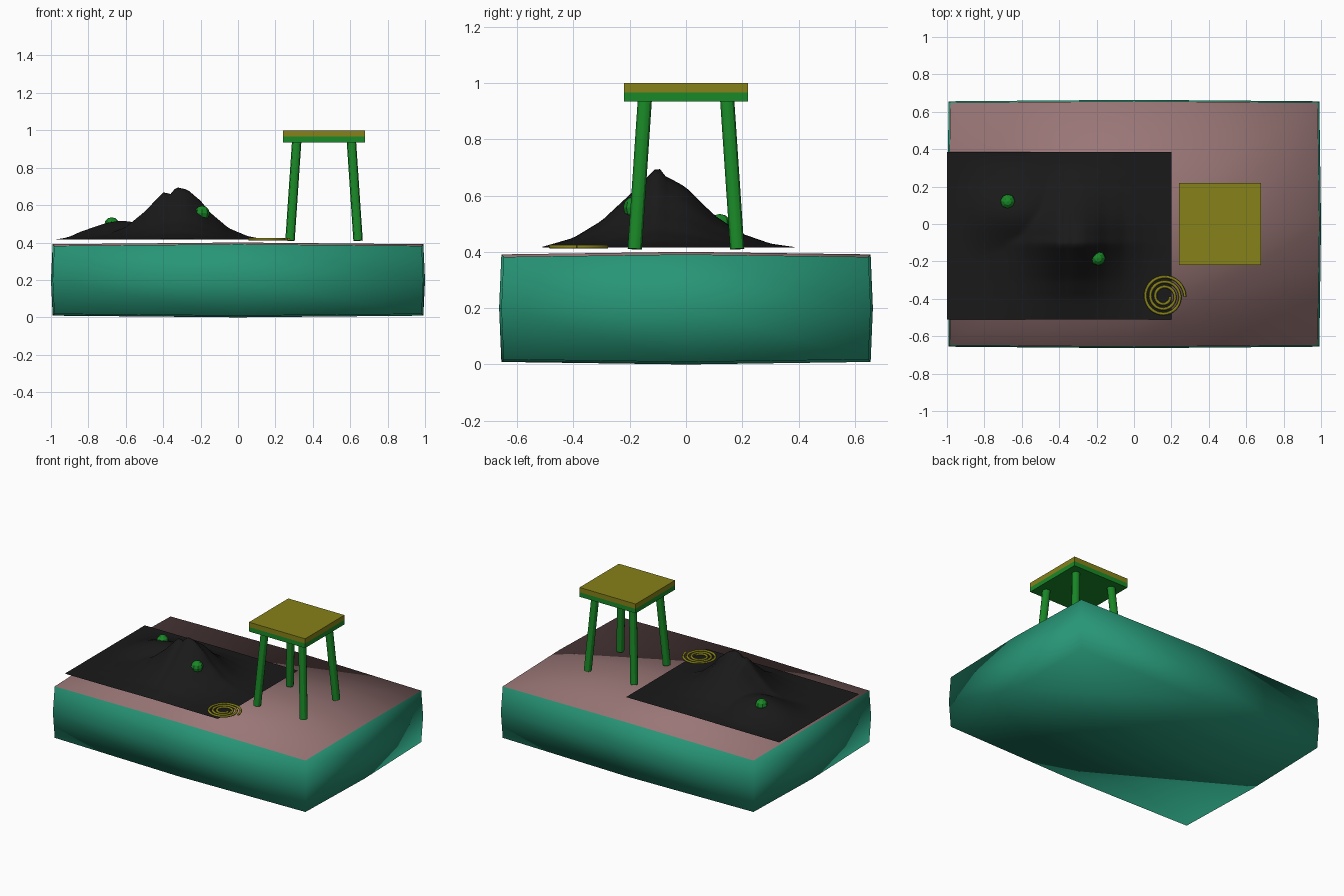
import bpy, bmesh, math
from mathutils import Vector

if "Cube" in bpy.data.objects:
    bpy.data.objects.remove(bpy.data.objects["Cube"])


def material(name, rgb):
    m = bpy.data.materials.new(name)
    m.diffuse_color = (*rgb, 1)
    m.use_nodes = True
    m.node_tree.nodes["Principled BSDF"].inputs["Base Color"].default_value = m.diffuse_color
    return m


TEAL = material("teal", (0.02, 0.30, 0.18))
PINK = material("dusty_pink", (0.32, 0.18, 0.18))
GREEN = material("green", (0.01, 0.25, 0.02))
OLIVE = material("olive", (0.24, 0.22, 0.01))
BLACK = material("black", (0.01, 0.01, 0.01))


def finish(bm, name, *mats, smooth=False):
    bmesh.ops.recalc_face_normals(bm, faces=bm.faces)
    me = bpy.data.meshes.new(name)
    for f in bm.faces:
        f.smooth = smooth
    bm.to_mesh(me)
    bm.free()
    for m in mats:
        me.materials.append(m)
    ob = bpy.data.objects.new(name, me)
    bpy.context.collection.objects.link(ob)
    return ob


def box(name, lo, hi, mat):
    bm = bmesh.new()
    bmesh.ops.create_cube(bm, size=1)
    for v in bm.verts:
        v.co = Vector([lo[i] + (v.co[i] + 0.5) * (hi[i] - lo[i]) for i in range(3)])
    return finish(bm, name, mat)


def lerp_table(pts, t):
    for (a, va), (b, vb) in zip(pts, pts[1:]):
        if a <= t <= b:
            return va + (vb - va) * (t - a) / (b - a)
    return 0.0


# Bulging slab: each face is pushed out in the middle
bm = bmesh.new()
bmesh.ops.create_cube(bm, size=2)
bmesh.ops.subdivide_edges(bm, edges=bm.edges[:], cuts=1, use_grid_fill=True)
half = (1.0, 0.664, 0.2)
drop = (0.009, 0.008, 0.009)
for v in bm.verts:
    c = v.co.copy()
    n = sum(abs(k) > 0.5 for k in c) - 1
    v.co = Vector([c[i] * (half[i] - drop[i] * n) for i in range(3)]) + Vector((0, 0, 0.2))
bm.normal_update()
for f in bm.faces:
    f.material_index = 1 if f.normal.z > 0.7 else 0
finish(bm, "base_slab", TEAL, PINK, smooth=True)

# Hill sheet: main peak plus a low side mound
HX = [(-1, 0), (-.8, .04), (-.7, .1), (-.6, .24), (-.5, .53), (-.4, .9), (-.36, .87), (-.33, 1),
      (-.27, .95), (-.2, .74), (-.15, .52), (-.05, .22), (.05, .07), (.12, .02), (.21, 0)]
HY = [(-.52, 0), (-.4, .12), (-.3, .33), (-.2, .65), (-.15, .82), (-.1, 1), (-.075, .88),
      (-.03, .8), (0, .74), (.05, .57), (.1, .4), (.2, .17), (.3, .05), (.4, 0)]


def hill_z(x, y):
    main = 0.292 * lerp_table(HX, x) * lerp_table(HY, y)
    mound = 0.1 * math.exp(-((x + .62) / .17) ** 2 / 2 - ((y - .06) / .12) ** 2 / 2)
    edge = min(1, (x + 1) / .15, (y + .51) / .1, (.385 - y) / .1)
    return 0.415 + max(main, mound * max(0, edge))


bm = bmesh.new()
bmesh.ops.create_grid(bm, x_segments=60, y_segments=45, size=1)
for v in bm.verts:
    x, y = -0.4 + 0.6 * v.co.x, -0.0625 + 0.4475 * v.co.y
    v.co = Vector((x, y, hill_z(x, y)))
finish(bm, "hill", BLACK, smooth=True)

# Round bushes on the hill
for i, loc in enumerate([(-0.675, 0.12, 0.495), (-0.192, -0.183, 0.557)]):
    bpy.ops.mesh.primitive_uv_sphere_add(segments=8, ring_count=6, radius=0.04, location=loc)
    bush = bpy.context.object
    bush.name = f"bush_{i + 1}"
    bush.data.materials.append(GREEN)

# Stool: seat in two layers and four splayed legs
box("seat", (0.24, -0.22, 0.966), (0.68, 0.22, 1.0), OLIVE)
box("seat_frame", (0.24, -0.22, 0.934), (0.68, 0.22, 0.966), GREEN)
for sx, side in ((-1, "left"), (1, "right")):
    for sy, end in ((-1, "front"), (1, "back")):
        top = Vector((0.46 + sx * 0.146, sy * 0.146, 0.945))
        bottom = Vector((0.46 + sx * 0.182, sy * 0.182, 0.41))
        d = top - bottom
        bpy.ops.mesh.primitive_cylinder_add(vertices=12, radius=0.026, depth=d.length,
                                            location=(top + bottom) / 2)
        leg = bpy.context.object
        leg.name = f"{end}_{side}_leg"
        leg.rotation_mode = 'QUATERNION'
        leg.rotation_quaternion = d.to_track_quat('Z', 'Y')
        leg.data.materials.append(GREEN)
        bpy.ops.object.shade_smooth_by_angle()

# Coiled rope lying beside the hill
curve = bpy.data.curves.new("rope_coil", 'CURVE')
curve.dimensions = '3D'
curve.bevel_depth = 0.008
curve.bevel_resolution = 1
curve.use_fill_caps = True
steps = 96
spline = curve.splines.new('POLY')
spline.points.add(steps)
for i, p in enumerate(spline.points):
    t = i / steps
    a = -t * 3 * math.tau
    r = 0.033 + 0.079 * t
    p.co = (0.16 + r * math.cos(a), -0.388 + r * math.sin(a), 0.418, 1)
curve.materials.append(OLIVE)
bpy.context.collection.objects.link(bpy.data.objects.new("rope_coil", curve))
